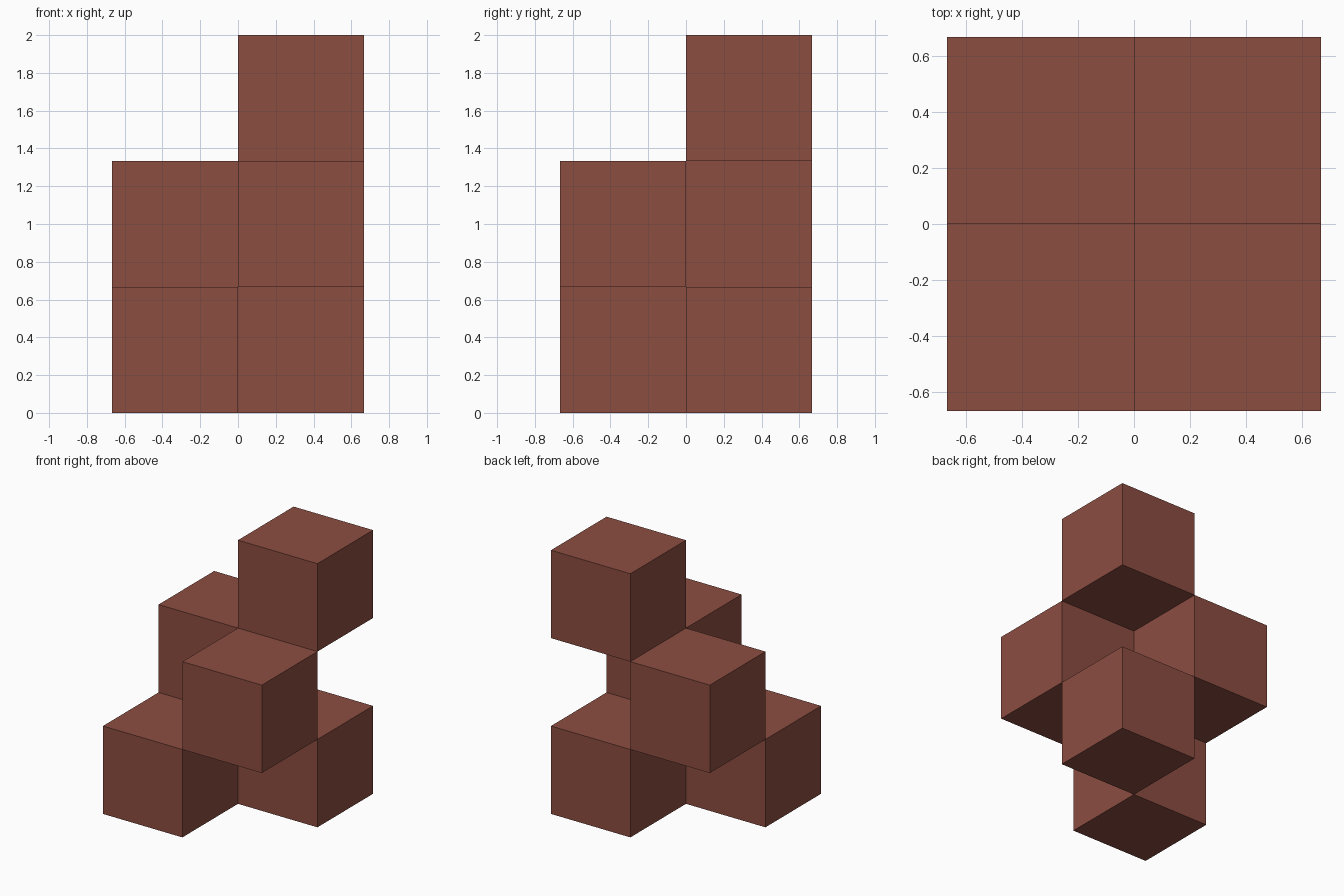
import bpy

if "Cube" in bpy.data.objects:
    bpy.data.objects.remove(bpy.data.objects["Cube"])

SIZE = 2 / 3  # cube edge: three layers make 2 units

brown = bpy.data.materials.new("reddish_brown")
brown.diffuse_color = (0.262, 0.074, 0.053, 1)
brown.use_nodes = True
brown.node_tree.nodes["Principled BSDF"].inputs["Base Color"].default_value = brown.diffuse_color


def add_cube(name, sx, sy, layer):
    """Cube in the quadrant given by the signs sx, sy, on a layer from 0."""
    bpy.ops.mesh.primitive_cube_add(
        size=SIZE, location=(sx * SIZE / 2, sy * SIZE / 2, (layer + 0.5) * SIZE))
    cube = bpy.context.object
    cube.name = name
    cube.data.materials.append(brown)


# Cubes alternate diagonals on each layer, touching only along their edges
add_cube("bottom_cube_front_left", -1, -1, 0)
add_cube("bottom_cube_back_right", 1, 1, 0)
add_cube("middle_cube_front_right", 1, -1, 1)
add_cube("middle_cube_back_left", -1, 1, 1)
add_cube("top_cube_back_right", 1, 1, 2)
